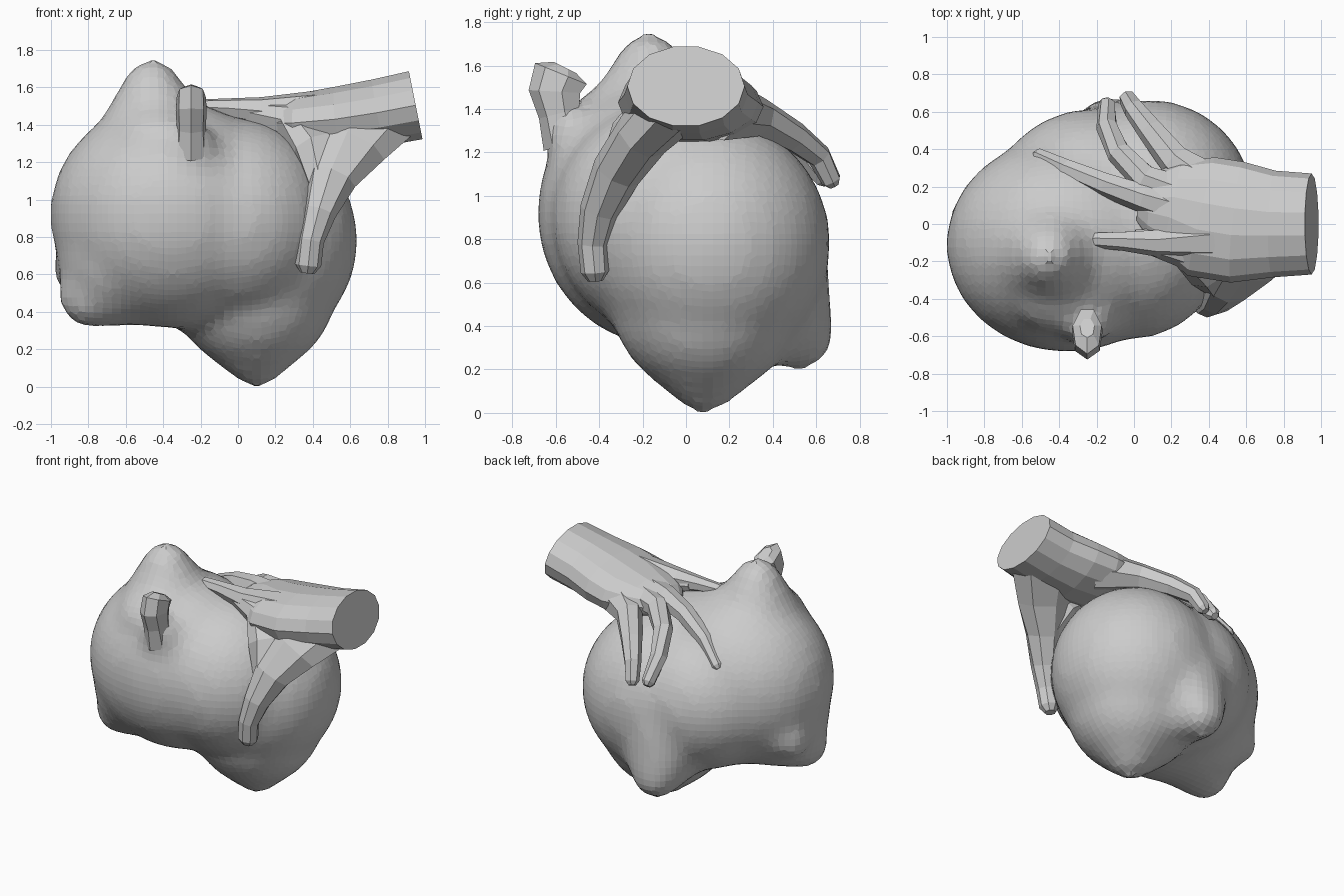
import bpy, bmesh, math
from mathutils import Vector, Matrix


def finish(bm, name):
    bmesh.ops.recalc_face_normals(bm, faces=bm.faces)
    me = bpy.data.meshes.new(name)
    bm.to_mesh(me)
    bm.free()
    ob = bpy.data.objects.new(name, me)
    bpy.context.collection.objects.link(ob)
    return ob


def ball(bm, c, r):
    m = Matrix.Translation(c) @ Matrix.Diagonal((*r, 1))
    bmesh.ops.create_uvsphere(bm, u_segments=24, v_segments=16, radius=1, matrix=m)


def taper(bm, a, ra, b, rb, n=9):
    # row of shrinking balls from a to b
    a, b = Vector(a), Vector(b)
    for i in range(n):
        t = i / (n - 1)
        r = ra + (rb - ra) * t
        ball(bm, a.lerp(b, t), (r, r, r))


def loft(name, rings, sides, ref=(0, 0, 1), tip=False):
    # tube through rings of (x, y, z, side radius, up radius)
    bm = bmesh.new()
    P = [Vector(q[:3]) for q in rings]
    loops = []
    for i, q in enumerate(rings):
        t = (P[min(i + 1, len(P) - 1)] - P[max(i - 1, 0)]).normalized()
        s = Vector(ref).cross(t).normalized()
        u = t.cross(s)
        loops.append([bm.verts.new(P[i] + s * q[3] * math.cos(a) + u * q[4] * math.sin(a))
                      for a in (2 * math.pi * k / sides for k in range(sides))])
    if tip:  # rounded end
        t = (P[-1] - P[-2]).normalized()
        c = P[-1] + t * rings[-1][4] * 0.6
        loops.append([bm.verts.new(c + (v.co - P[-1]) * 0.55) for v in loops[-1]])
    for A, B in zip(loops, loops[1:]):
        for k in range(sides):
            j = (k + 1) % sides
            bm.faces.new((A[k], A[j], B[j], B[k]))
    bm.faces.new(loops[0])
    bm.faces.new(loops[-1])
    return finish(bm, name)


# Swollen body with blunt nubs, fused into one skin
bm = bmesh.new()
ball(bm, (-0.36, -0.11, 0.92), (0.65, 0.58, 0.61))
ball(bm, (0.08, 0.11, 0.78), (0.565, 0.56, 0.58))
ball(bm, (-0.02, -0.06, 0.89), (0.53, 0.56, 0.55))                  # front waist
ball(bm, (-0.22, 0.1, 0.83), (0.55, 0.52, 0.52))                    # rear waist
ball(bm, (-0.66, -0.14, 0.7), (0.31, 0.38, 0.36))                   # left flank
ball(bm, (-0.42, -0.27, 1.27), (0.3, 0.32, 0.25))                   # shoulder
taper(bm, (0.09, 0.09, 0.52), 0.44, (0.1, 0.08, 0.12), 0.13)        # bottom nub
taper(bm, (-0.08, 0.28, 0.65), 0.38, (-0.13, 0.52, 0.36), 0.165)    # rear nub
taper(bm, (-0.5, -0.12, 0.75), 0.42, (-0.79, -0.22, 0.48), 0.17)    # left nub
taper(bm, (-0.55, -0.05, 0.8), 0.38, (-0.87, 0.03, 0.62), 0.13)     # left bump
taper(bm, (-0.44, -0.16, 1.22), 0.36, (-0.46, -0.17, 1.6), 0.155)   # top nub
taper(bm, (-0.27, -0.38, 1.1), 0.25, (-0.25, -0.56, 1.34), 0.1)     # root of front nub
body = finish(bm, "body")
rm = body.modifiers.new("fuse", 'REMESH')
rm.mode = 'VOXEL'
rm.voxel_size = 0.05
sm = body.modifiers.new("relax", 'SMOOTH')
sm.factor = 0.5
sm.iterations = 9

# Crumpled front nub
loft("front_nub", [(-0.25, -0.54, 1.24, 0.12, 0.09), (-0.25, -0.58, 1.38, 0.1, 0.08),
                   (-0.25, -0.6, 1.48, 0.125, 0.085), (-0.25, -0.57, 1.56, 0.135, 0.08),
                   (-0.25, -0.555, 1.59, 0.06, 0.04)], 7, ref=(1, 0, 0))

# Wrist and back of the hand
loft("palm", [(0.95, 0, 1.505, 0.27, 0.19), (0.75, 0, 1.465, 0.285, 0.185),
              (0.55, 0.01, 1.43, 0.325, 0.18), (0.36, 0.04, 1.41, 0.325, 0.165),
              (0.2, 0.09, 1.41, 0.25, 0.14), (0.08, 0.1, 1.41, 0.17, 0.1)], 14, tip=True)

# Thumb with its broad base, and the web towards the index finger
loft("thumb", [(0.68, -0.05, 1.43, 0.15, 0.28), (0.585, -0.2, 1.28, 0.13, 0.215),
               (0.5, -0.32, 1.11, 0.115, 0.135), (0.435, -0.4, 0.93, 0.09, 0.09),
               (0.39, -0.43, 0.78, 0.07, 0.07), (0.375, -0.42, 0.65, 0.065, 0.07)],
     8, ref=(1, 0, 0), tip=True)
loft("thumb_web", [(0.0, -0.08, 1.48, 0.05, 0.05), (0.26, -0.12, 1.43, 0.11, 0.1),
                   (0.42, -0.21, 1.28, 0.16, 0.12), (0.48, -0.33, 1.06, 0.1, 0.09)], 8)

# Fingers spread over the body
fingers = {
    "index_finger": [(0.45, -0.08, 1.47, 0.12), (0.12, -0.1, 1.475, 0.075),
                     (-0.06, -0.09, 1.49, 0.053), (-0.21, -0.085, 1.495, 0.042)],
    "middle_finger": [(0.35, 0.05, 1.45, 0.11), (0.05, 0.14, 1.45, 0.08), (-0.15, 0.21, 1.41, 0.067),
                      (-0.36, 0.295, 1.32, 0.055), (-0.51, 0.365, 1.19, 0.042)],
    "ring_finger": [(0.35, 0.13, 1.44, 0.11), (0.06, 0.24, 1.42, 0.08), (-0.08, 0.38, 1.35, 0.067),
                    (-0.145, 0.52, 1.22, 0.058), (-0.145, 0.64, 1.08, 0.047)],
    "little_finger": [(0.45, 0.16, 1.4, 0.15), (0.22, 0.34, 1.36, 0.09), (0.09, 0.5, 1.27, 0.072),
                      (0.0, 0.615, 1.18, 0.058), (-0.035, 0.67, 1.07, 0.047)],
}
for name, pts in fingers.items():
    loft(name, [(*p, p[3]) for p in pts], 7, tip=True)
